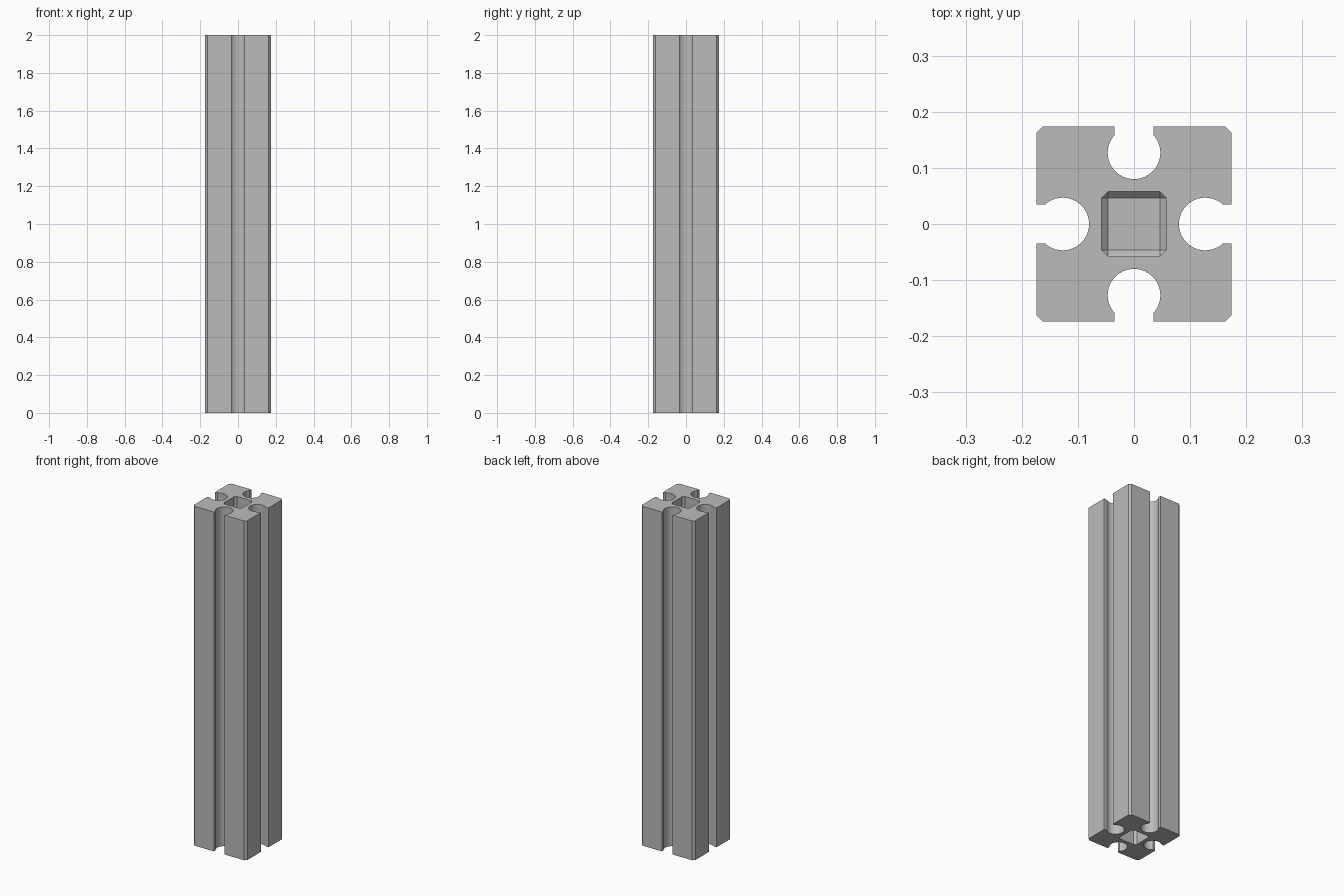
import bpy, bmesh
from math import sin, cos, atan2, pi
from mathutils import Matrix, Vector

cube = bpy.data.objects.get("Cube")
if cube:
    bpy.data.objects.remove(cube, do_unlink=True)

HEIGHT, HALF, CHAMFER = 2.0, 0.174, 0.012
SLOT_HALF, SLOT_R, SLOT_Y = 0.035, 0.047, 0.127
BORE_HALF, BORE_DEPTH = 0.058, 0.15

metal = bpy.data.materials.new("brushed grey metal")
metal.use_nodes = True
grey = (0.5, 0.5, 0.5, 1)
metal.diffuse_color = grey
metal.node_tree.nodes["Principled BSDF"].inputs["Base Color"].default_value = grey


def add_object(name, bm):
    bmesh.ops.recalc_face_normals(bm, faces=bm.faces)
    mesh = bpy.data.meshes.new(name)
    bm.to_mesh(mesh)
    bm.free()
    mesh.materials.append(metal)
    obj = bpy.data.objects.new(name, mesh)
    bpy.context.collection.objects.link(obj)
    return obj


def side_profile(steps=32):
    """One side of the section: chamfered corner, then the round keyhole slot."""
    start = atan2((SLOT_R**2 - SLOT_HALF**2) ** 0.5, SLOT_HALF)
    sweep = pi + 2 * start
    arc = [start - sweep * i / steps for i in range(steps + 1)]
    return ([(HALF, HALF - CHAMFER), (HALF - CHAMFER, HALF), (SLOT_HALF, HALF)]
            + [(SLOT_R * cos(a), SLOT_Y + SLOT_R * sin(a)) for a in arc]
            + [(-SLOT_HALF, HALF)])


# Extruded rail: the side profile turned around the axis four times
bm = bmesh.new()
outline = [Matrix.Rotation(k * pi / 2, 3, 'Z') @ Vector((x, y, 0))
           for k in range(4) for x, y in side_profile()]
base = bm.faces.new([bm.verts.new(p) for p in outline])
top = bmesh.ops.extrude_face_region(bm, geom=[base])["geom"]
bmesh.ops.translate(bm, vec=(0, 0, HEIGHT),
                    verts=[v for v in top if isinstance(v, bmesh.types.BMVert)])
rail = add_object("slotted_rail", bm)

# Square end sockets with bevelled edges, cut into both ends
for end, z in (("bottom", 0), ("top", HEIGHT)):
    bm = bmesh.new()
    bmesh.ops.create_cube(bm, size=1)
    bmesh.ops.scale(bm, vec=(2 * BORE_HALF, 2 * BORE_HALF, 2 * BORE_DEPTH), verts=bm.verts)
    bmesh.ops.bevel(bm, geom=bm.edges[:], offset=CHAMFER, segments=1, affect='EDGES')
    bmesh.ops.translate(bm, vec=(0, 0, z), verts=bm.verts)
    cutter = add_object(end + "_socket_cutter", bm)
    cutter.hide_render = True
    cutter.hide_set(True)
    cut = rail.modifiers.new(end + " socket", 'BOOLEAN')
    cut.operation = 'DIFFERENCE'
    cut.solver = 'EXACT'
    cut.object = cutter

# Bake the cuts, then smooth only the round slot walls
bpy.context.view_layer.objects.active = rail
rail.select_set(True)
for mod in list(rail.modifiers):
    bpy.ops.object.modifier_apply(modifier=mod.name)
for name in ("bottom_socket_cutter", "top_socket_cutter"):
    bpy.data.objects.remove(bpy.data.objects[name], do_unlink=True)
bpy.ops.object.shade_smooth_by_angle(angle=pi / 6)
